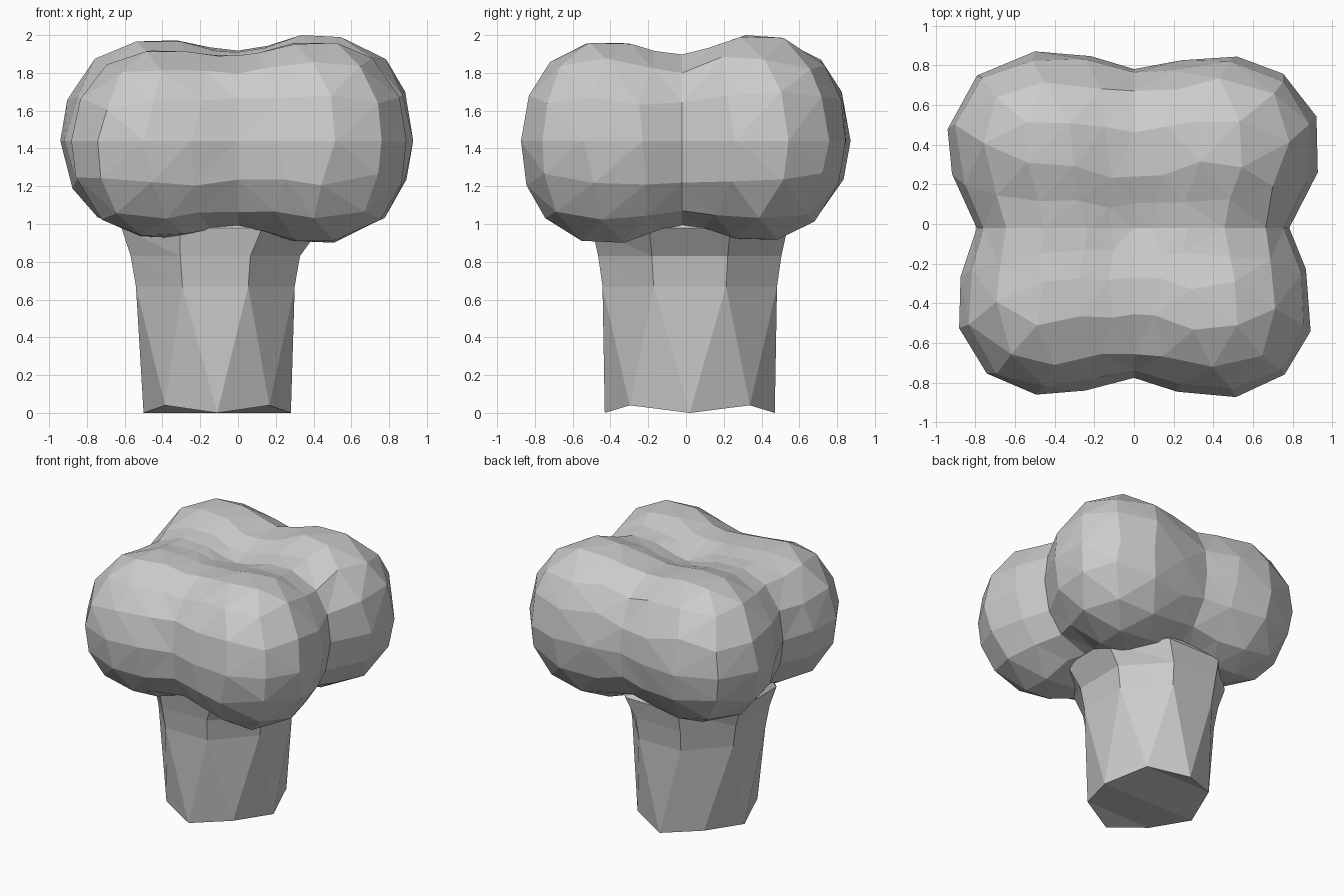
import bpy, bmesh, math, random
from mathutils import Vector

if "Cube" in bpy.data.objects:
    bpy.data.objects.remove(bpy.data.objects["Cube"])

random.seed(4)

# foliage masses: centre, radii, exponent (2 = ellipsoid, higher = boxier)
LOBES = [
    ((0.42, -0.42, 1.43), (0.48, 0.455, 0.54), 2.1),   # corner lobes
    ((-0.42, -0.41, 1.42), (0.47, 0.45, 0.50), 2.1),
    ((-0.42, 0.41, 1.46), (0.52, 0.46, 0.52), 2.1),
    ((0.43, 0.39, 1.455), (0.51, 0.455, 0.55), 2.1),
    ((0, -0.37, 1.44), (0.45, 0.385, 0.44), 2.4),      # bridges between lobes
    ((0, 0.37, 1.46), (0.45, 0.385, 0.44), 2.4),
    ((0.38, -0.02, 1.45), (0.37, 0.40, 0.43), 2.4),
    ((-0.38, -0.02, 1.45), (0.39, 0.40, 0.43), 2.4),
    ((0, 0, 1.42), (0.5, 0.5, 0.37), 4),               # centre
]
BLEND = 0.04
CORE = Vector((0, -0.02, 1.44))


def make_object(name, bm):
    bmesh.ops.recalc_face_normals(bm, faces=bm.faces)
    mesh = bpy.data.meshes.new(name)
    bm.to_mesh(mesh)
    bm.free()
    obj = bpy.data.objects.new(name, mesh)
    bpy.context.collection.objects.link(obj)
    return obj


def distance(p):
    """Softly blended distance to the masses."""
    total = 0
    for c, r, e in LOBES:
        f = sum(abs((p[i] - c[i]) / r[i]) ** e for i in range(3)) ** (1 / e)
        total += math.exp(-(f - 1) * min(r) / BLEND)
    return -BLEND * math.log(total)


# foliage: rounded cube pushed out onto the blended masses
bm = bmesh.new()
bmesh.ops.create_cube(bm, size=2)
bmesh.ops.subdivide_edges(bm, edges=bm.edges[:], cuts=5, use_grid_fill=True)
for v in bm.verts:
    jitter = [random.uniform(-0.04, 0.04) if abs(c) > 0.01 else 0 for c in v.co]
    d = Vector([math.tan(c * math.pi / 4) + j for c, j in zip(v.co, jitter)]).normalized()
    lo, hi = 0.0, 2.0
    for _ in range(30):
        mid = (lo + hi) / 2
        if distance(CORE + d * mid) < 0:
            lo = mid
        else:
            hi = mid
    v.co = CORE + d * (lo + 0.006)
bmesh.ops.triangulate(bm, faces=bm.faces[:])
top = max(v.co.z for v in bm.verts)
for v in bm.verts:
    if v.co.z > CORE.z:
        v.co.z = CORE.z + (v.co.z - CORE.z) * (2.0 - CORE.z) / (top - CORE.z)
tree = make_object("tree", bm)

# trunk: eight-sided, upper rings turned half a side, flaring into the foliage
bm = bmesh.new()
rings = []
for z, rx, ry, cx, turn in [(0, 0.39, 0.45, -0.11, 0), (0.67, 0.455, 0.50, -0.12, 0.5),
                            (0.83, 0.485, 0.525, -0.12, 0.5), (0.98, 0.57, 0.56, -0.09, 0.5),
                            (1.2, 0.4, 0.4, -0.09, 0.5)]:
    ring = []
    for i in range(8):
        a = (i + turn) * math.pi / 4
        lift = 0.04 * (i % 2) if z == 0 else 0
        ring.append(bm.verts.new((cx + rx * math.cos(a), 0.02 + ry * math.sin(a), z + lift)))
    rings.append(ring)
for low, high in zip(rings, rings[1:]):
    for i in range(8):
        j = (i + 1) % 8
        bm.faces.new((low[i], low[j], high[i]))
        bm.faces.new((low[j], high[j], high[i]))
bm.faces.new(rings[0][::-1])
bm.faces.new(rings[-1])
bmesh.ops.triangulate(bm, faces=bm.faces[:])
trunk = make_object("trunk", bm)

# merge trunk and foliage into one skin
mod = tree.modifiers.new("merge", "BOOLEAN")
mod.operation = "UNION"
mod.solver = "EXACT"
mod.object = trunk
bpy.context.view_layer.objects.active = tree
tree.select_set(True)
bpy.ops.object.modifier_apply(modifier=mod.name)
bpy.data.objects.remove(trunk)
